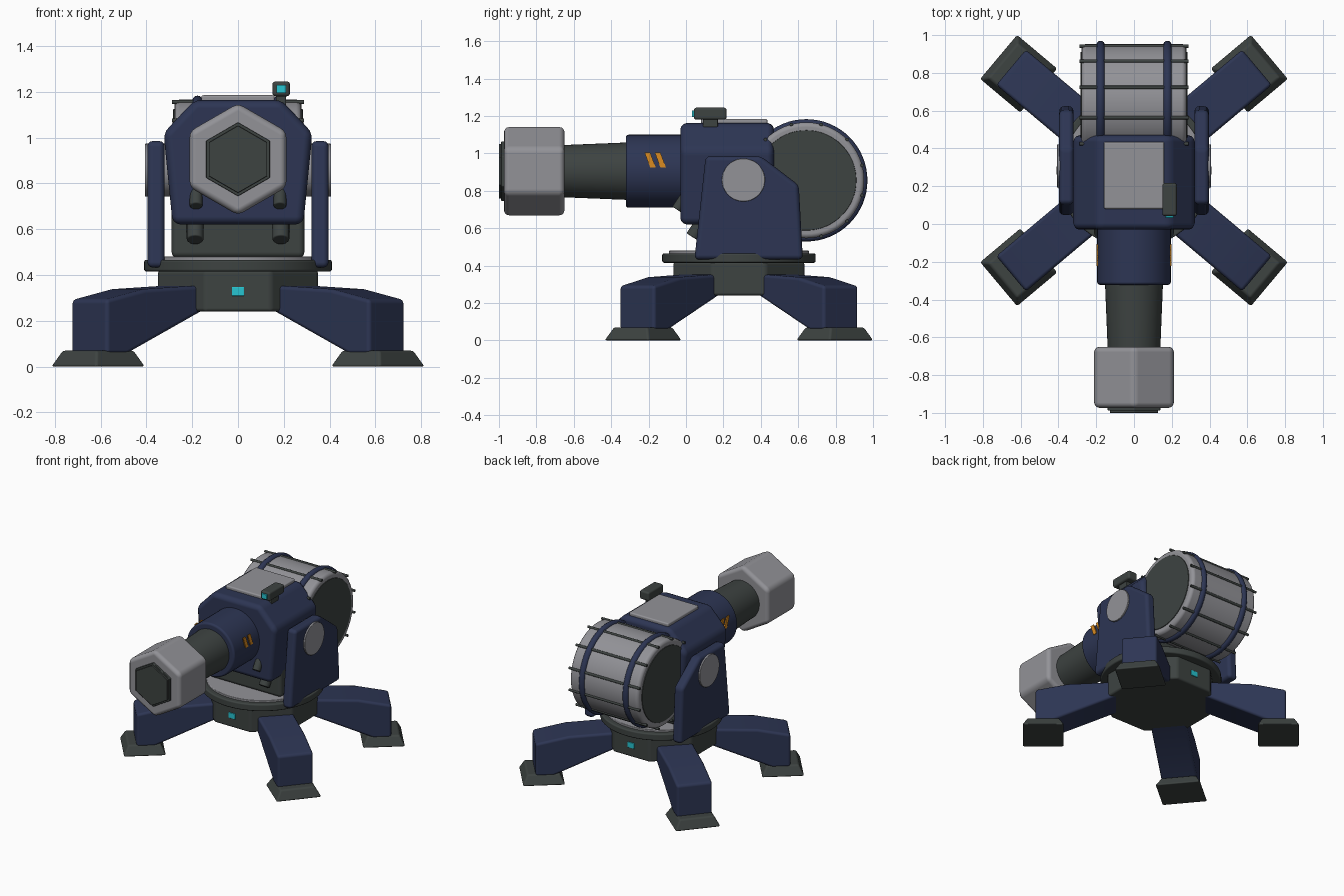
import bpy, bmesh, math
from mathutils import Matrix, Vector

if "Cube" in bpy.data.objects:
    bpy.data.objects.remove(bpy.data.objects["Cube"])

def material(name, rgb):
    m = bpy.data.materials.new(name)
    m.diffuse_color = (*rgb, 1)
    m.use_nodes = True
    m.node_tree.nodes["Principled BSDF"].inputs["Base Color"].default_value = m.diffuse_color
    return m

NAVY = material("navy_paint", (0.026, 0.036, 0.088))
GREY = material("light_grey", (0.290, 0.290, 0.312))
DARK = material("dark_metal", (0.047, 0.056, 0.053))
CYAN = material("cyan_light", (0.020, 0.560, 0.640))
ORANGE = material("orange_stripe", (0.700, 0.260, 0.015))

CY = 0.283          # turret axis in y
AXES = {"X": lambda u, v, w: (w, u, v),
        "Y": lambda u, v, w: (u, w, v),
        "Z": lambda u, v, w: (u, v, w)}

def prism(name, pts, a, b, axis, mat, bevel=0.0, loc=(0, 0, 0), rot=None, taper=1.0):
    """Extrude a 2D outline along an axis from a to b; the b end can be scaled."""
    bm = bmesh.new()
    f = AXES[axis]
    lo = [bm.verts.new(f(u, v, a)) for u, v in pts]
    hi = [bm.verts.new(f(u * taper, v * taper, b)) for u, v in pts]
    n = len(pts)
    bm.faces.new(lo)
    bm.faces.new(hi)
    for i in range(n):
        j = (i + 1) % n
        bm.faces.new((lo[i], lo[j], hi[j], hi[i]))
    bmesh.ops.recalc_face_normals(bm, faces=bm.faces)
    me = bpy.data.meshes.new(name)
    bm.to_mesh(me)
    bm.free()
    me.materials.append(mat)
    me.polygons.foreach_set("use_smooth", [True] * len(me.polygons))
    ob = bpy.data.objects.new(name, me)
    bpy.context.collection.objects.link(ob)
    m = Matrix.Translation(loc)
    ob.matrix_world = m @ rot if rot else m
    if bevel:
        md = ob.modifiers.new("bevel", "BEVEL")
        md.width, md.segments = bevel, 3
        md.limit_method, md.angle_limit = "ANGLE", math.radians(20)
        md.harden_normals = True
    else:
        me.set_sharp_from_angle(angle=math.radians(30))
    return ob

def ngon(r, n=48, start=0.0):
    return [(r * math.cos(start + 2 * math.pi * i / n),
             r * math.sin(start + 2 * math.pi * i / n)) for i in range(n)]

def rect(w, h):
    return [(-w / 2, -h / 2), (w / 2, -h / 2), (w / 2, h / 2), (-w / 2, h / 2)]

def box(name, lo, hi, mat, bevel=0.0):
    c = [(p + q) / 2 for p, q in zip(lo, hi)]
    s = [q - p for p, q in zip(lo, hi)]
    return prism(name, rect(s[0], s[1]), -s[2] / 2, s[2] / 2, "Z", mat, bevel, c)

def rod(name, p, q, r, mat, bevel=0.0):
    p, q = Vector(p), Vector(q)
    d = q - p
    rot = d.to_track_quat("Z", "Y").to_matrix().to_4x4()
    return prism(name, ngon(r, 20), 0, d.length, "Z", mat, bevel, p, rot)

# Octagonal hub with status lights front and back
prism("hub", ngon(0.35 / math.cos(math.pi / 8), 8, math.pi / 8), 0.24, 0.42, "Z",
      DARK, 0.015, (0, CY, 0))
for side, y in (("front", CY - 0.35), ("back", CY + 0.35)):
    box(side + "_status_light", (-0.027, y - 0.006, 0.308), (0.027, y + 0.006, 0.348), CYAN, 0.003)

# Turntable
prism("turntable_ring", ngon(0.41, 64), 0.415, 0.466, "Z", DARK, 0.01, (0, CY, 0))
prism("turntable_plate", ngon(0.375, 64), 0.46, 0.48, "Z", GREY, 0.005, (0, CY, 0))

# Four splayed legs with tapered feet
LEG = [(0.2, 0.36), (0.63, 0.338), (0.85, 0.292), (0.85, 0.055),
       (0.73, 0.055), (0.27, 0.255), (0.2, 0.26)]
for i, deg in enumerate((40, 140, 220, 320)):
    rot = Matrix.Rotation(math.radians(deg), 4, "Z")
    d = Vector((math.cos(math.radians(deg)), math.sin(math.radians(deg)), 0))
    prism(f"leg_{i}", LEG, -0.122, 0.122, "Y", NAVY, 0.018, (0, CY, 0), rot)
    prism(f"foot_{i}", rect(0.285, 0.312), 0, 0.07, "Z", DARK, 0.012,
          Vector((0, CY, 0)) + d * 0.797, rot, taper=0.76)

# Body shell, cradle block underneath and top hatch
BODY = [(-0.285, 0.62), (0.285, 0.62), (0.325, 1.02), (0.19, 1.163), (-0.19, 1.163), (-0.325, 1.02)]
prism("body", BODY, -0.03, 0.47, "Y", NAVY, 0.035)
box("cradle_block", (-0.29, 0.08, 0.475), (0.29, 0.48, 0.75), DARK, 0.025)
box("top_hatch", (-0.16, 0.08, 1.14), (0.16, 0.435, 1.185), GREY, 0.01)

# Yoke arms with pivot caps, and small hydraulic stubs, on both sides
YOKE = [(0.05, 0.432), (0.625, 0.432), (0.6, 0.825), (0.5, 0.9), (0.32, 0.985), (0.1, 0.985)]
YOKE = [(0.045, 0.432), (0.625, 0.432), (0.603, 0.83), (0.40, 0.985), (0.105, 0.985)]
for s, tag in ((1, "right"), (-1, "left")):
    prism(tag + "_yoke_arm", YOKE, s * 0.32, s * 0.396, "X", NAVY, 0.025)
    prism(tag + "_pivot_cap", ngon(0.115), s * 0.25, s * 0.407, "X", GREY, 0.004, (0, 0.307, 0.858))
    rod(tag + "_lower_stub", (s * 0.187, 0.13, 0.70), (s * 0.187, 0.034, 0.553), 0.037, DARK, 0.006)
    rod(tag + "_upper_stub", (s * 0.183, 0.03, 0.82), (s * 0.183, -0.05, 0.70), 0.028, DARK, 0.006)
    # Slanted warning stripes on the barrel sleeve
    for k, y in enumerate((-0.222, -0.167)):
        prism(f"{tag}_stripe_{k}", [(y, 1.005), (y + 0.03, 1.005), (y + 0.06, 0.925), (y + 0.03, 0.925)],
              s * 0.190, s * 0.1985, "X", ORANGE)

# Barrel: sleeve, tapered tube, hexagonal muzzle and bore
BZ = (0, 0, 0.905)
HEX = math.pi / 6
prism("barrel_sleeve", ngon(0.195), 0.02, -0.322, "Y", NAVY, 0.015, BZ)
prism("barrel_tube", ngon(0.154), -0.3, -0.68, "Y", DARK, 0, BZ, taper=0.9)
prism("muzzle", ngon(0.244, 6, HEX), -0.65, -0.973, "Y", GREY, 0.028, BZ)
prism("muzzle_bore_rim", ngon(0.161, 6, HEX), -0.95, -0.988, "Y", DARK, 0.004, BZ)
prism("muzzle_bore", ngon(0.147, 6, HEX), -0.95, -1.0, "Y", DARK, 0.003, BZ)

# Drum: shell, end caps, twelve rods and two bands
DC = Vector((0, 0.643, 0.856))
prism("drum", ngon(0.31, 64), -0.278, 0.278, "X", GREY, 0.025, DC)
prism("drum_end_caps", ngon(0.268, 64), -0.283, 0.283, "X", DARK, 0.003, DC)
for i in range(12):
    t = math.radians(15 + 30 * i)
    c = DC + Vector((0, math.cos(t), math.sin(t))) * 0.309
    rod(f"drum_rod_{i}", c - Vector((0.288, 0, 0)), c + Vector((0.288, 0, 0)), 0.009, DARK)
for s, tag in ((1, "right"), (-1, "left")):
    bpy.ops.mesh.primitive_torus_add(location=DC + Vector((s * 0.177, 0, 0)),
                                     rotation=(0, math.pi / 2, 0), major_radius=0.304,
                                     minor_radius=0.023, major_segments=64, minor_segments=14)
    ob = bpy.context.object
    ob.name = tag + "_drum_band"
    ob.data.materials.append(NAVY)
    bpy.ops.object.shade_smooth()

# Sight on top
box("sight_stem", (0.165, 0.09, 1.14), (0.21, 0.17, 1.20), DARK, 0.005)
box("sight", (0.15, 0.042, 1.18), (0.227, 0.217, 1.245), DARK, 0.014)
box("sight_lens", (0.167, 0.032, 1.194), (0.21, 0.046, 1.23), CYAN, 0.003)
